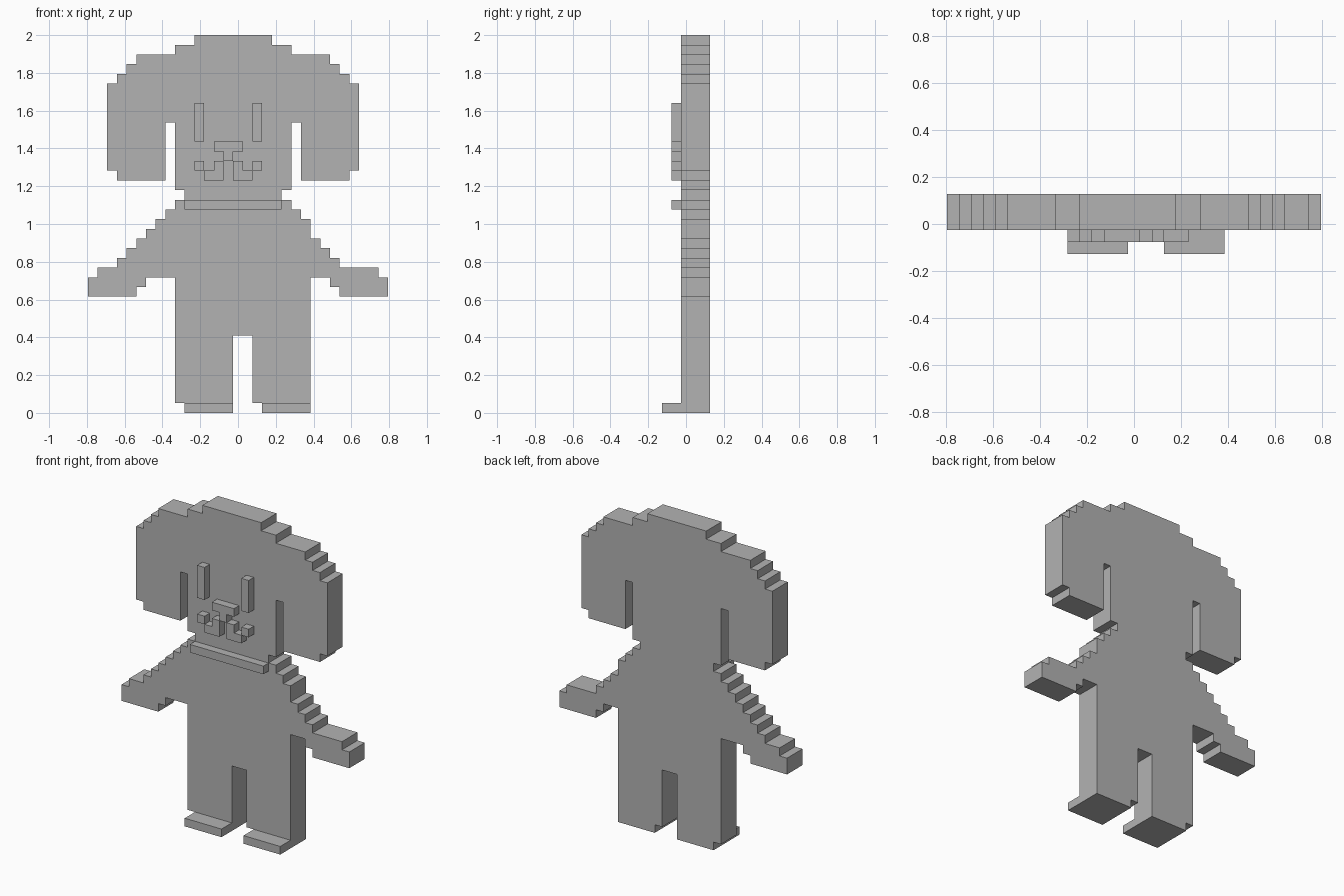
import bpy, bmesh

old = bpy.data.objects.get("Cube")
if old:
    bpy.data.objects.remove(old, do_unlink=True)

U = 2 / 39                  # size of one block
MID = 15.5                  # column at x = 0
FRONT, BACK = -0.5, 2.5     # body depth, in blocks

grey = bpy.data.materials.new("plain grey")
grey.use_nodes = True
grey.diffuse_color = (0.45, 0.45, 0.45, 1)
grey.node_tree.nodes["Principled BSDF"].inputs["Base Color"].default_value = (0.45, 0.45, 0.45, 1)


def slab(name, spans, y0=FRONT, y1=BACK):
    """Join rectangles (column from, to, row from, to) and extrude them from y0 to y1."""
    cells = {(c, r) for a, b, lo, hi in spans for c in range(a, b) for r in range(lo, hi)}
    bm = bmesh.new()
    corners = {}

    def corner(c, r):
        if (c, r) not in corners:
            corners[c, r] = bm.verts.new(((c - MID) * U, y0 * U, r * U))
        return corners[c, r]

    for c, r in sorted(cells):
        bm.faces.new([corner(c, r), corner(c + 1, r), corner(c + 1, r + 1), corner(c, r + 1)])
    flat = list(bm.faces)
    moved = bmesh.ops.extrude_face_region(bm, geom=flat, use_keep_orig=True)["geom"]
    bmesh.ops.translate(bm, vec=(0, (y1 - y0) * U, 0),
                        verts=[v for v in moved if isinstance(v, bmesh.types.BMVert)])
    bmesh.ops.recalc_face_normals(bm, faces=bm.faces)
    bmesh.ops.dissolve_limit(bm, angle_limit=0.01, verts=bm.verts, edges=bm.edges)
    mesh = bpy.data.meshes.new(name)
    bm.to_mesh(mesh)
    bm.free()
    mesh.materials.append(grey)
    obj = bpy.data.objects.new(name, mesh)
    bpy.context.collection.objects.link(obj)
    return obj


# Head: stepped crown, hanging ears, face and neck
crown = [(11, 19, 38, 39), (9, 21, 37, 38), (5, 25, 36, 37), (4, 26, 35, 36),
         (3, 27, 34, 35), (2, 28, 30, 34)]
ears = [(2, 8, 25, 30), (3, 8, 24, 25), (22, 28, 25, 30), (22, 27, 24, 25)]
face = [(9, 21, 23, 30), (10, 20, 22, 23)]
slab("head_and_ears", crown + ears + face)

# Body: sloping shoulders, hands, torso and two legs
right_edge = [26, 25, 24, 23, 23, 22, 21]
shoulders = [(3 + i, edge, 15 + i, 16 + i) for i, edge in enumerate(right_edge)]
hands = [(1, 30, 14, 15), (0, 6, 13, 14), (0, 5, 12, 13), (25, 31, 13, 14), (26, 31, 12, 13),
         (0, 1, 13, 14)]
torso = [(9, 23, 8, 15)]
legs = [(9, 15, 1, 8), (17, 23, 1, 8)]
slab("body", shoulders + hands + torso + legs)

# Shoes reach forward past the legs
for side, col in (("right", 10), ("left", 18)):
    slab(side + "_shoe", [(col, col + 5, 0, 1)], FRONT - 2, BACK)

# Raised features, one block proud of the body
for side, col in (("right", 11), ("left", 17)):
    slab(side + "_eye", [(col, col + 1, 28, 32)], FRONT - 1, FRONT)
slab("nose", [(13, 16, 27, 28), (14, 15, 26, 27)], FRONT - 1, FRONT)
for side, tip, inner, low in (("right", 11, 13, 12), ("left", 17, 15, 15)):
    slab(side + "_mouth", [(tip, tip + 1, 25, 26), (inner, inner + 1, 25, 26),
                           (low, low + 2, 24, 25)], FRONT - 1, FRONT)
slab("collar", [(10, 20, 21, 22)], FRONT - 1, FRONT)
